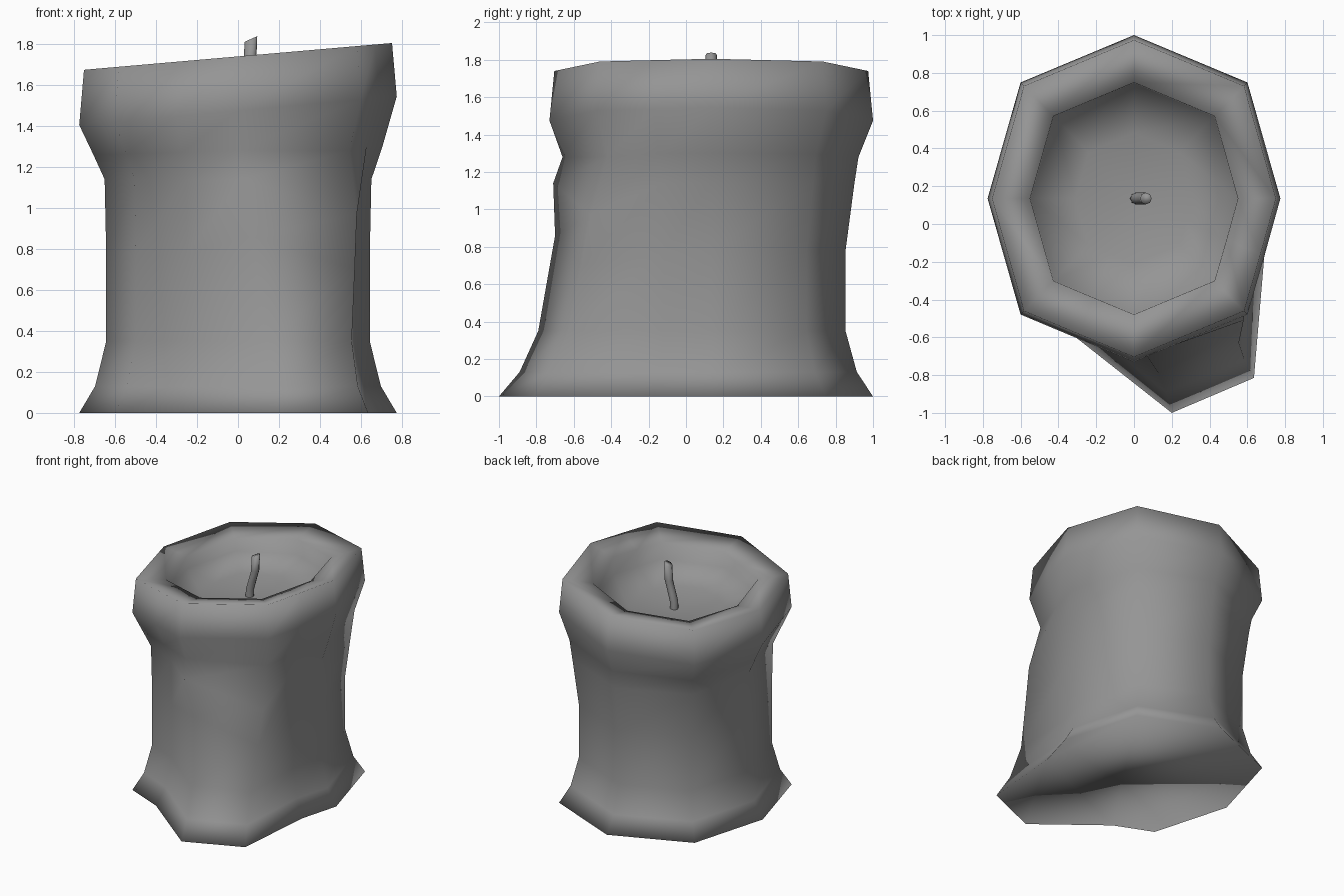
import bpy, bmesh, math

cube = bpy.data.objects.get("Cube")
if cube:
    bpy.data.objects.remove(cube, do_unlink=True)

CY, RX, RY = 0.135, 0.775, 0.865

wax = bpy.data.materials.new("grey_wax")
wax.use_nodes = True
grey = (0.3, 0.3, 0.3, 1)
wax.diffuse_color = grey
wax.node_tree.nodes["Principled BSDF"].inputs["Base Color"].default_value = grey


def finish(bm, name):
    for f in bm.faces:
        f.smooth = True
    mesh = bpy.data.meshes.new(name)
    bm.to_mesh(mesh)
    bm.free()
    mesh.materials.append(wax)
    obj = bpy.data.objects.new(name, mesh)
    bpy.context.collection.objects.link(obj)
    return obj


def bridge(bm, low, high):
    n = len(low)
    for i in range(n):
        j = (i + 1) % n
        bm.faces.new((low[i], low[j], high[j], high[i]))


# Octagonal plan, counter-clockwise from the left side, plus two in-between
# columns that frame the wax drip
plan = {
    "side": (1, 0), "back_a": (.775, .71), "back": (0, 1), "back_b": (-.775, .71),
    "side_b": (-1, 0), "front_b": (-.775, -.71), "drip_start": (-.39, -.855),
    "front": (0, -1), "front_a": (.775, -.71), "drip_end": (.89, -.355),
}

# Rings from base to rim: height, scale, slant along x
outer = [(0, 1, 0), (.13, .9, 0), (.35, .83, 0), (.78, .83, 0), (1.14, .84, 0),
         (1.28, .91, .03), (1.475, 1, .09), (1.74, .97, .087)]
# Flat lip, upright inner wall and melted bowl
inner = [(1.70, .71, .087), (1.58, .705, .05), (1.51, .4, .02)]

# The drip pulls two columns forward below the rim
drip = {
    "front": [(.2, -1, 0), (.17, -.89, .13), (.13, -.79, .35),
              (.07, -.7, .86), (.02, -.71, 1.14), (0, -.66, 1.28)],
    "front_a": [(.635, -.815, 0), (.585, -.72, .13), (.555, -.63, .35),
                (.57, -.56, .7), (.58, -.51, .97), (.545, -.42, 1.28)],
}

# Candle body: wall, rim, bowl and flat base
bm = bmesh.new()
rings = []
for level, (height, scale, slant) in enumerate(outer + inner):
    ring = []
    for key, (ux, uy) in plan.items():
        s = scale
        if height == 1.14 and key.startswith("back"):
            s += .045
        x, y = ux * RX * s, CY + uy * RY * s
        z = height + slant * x
        if key in drip and level < len(drip[key]):
            x, y, z = drip[key][level]
        ring.append(bm.verts.new((x, y, z)))
    if rings:
        bridge(bm, rings[-1], ring)
    rings.append(ring)
centre = bm.verts.new((0, CY, 1.48))
last = rings[-1]
for i in range(len(last)):
    bm.faces.new((last[i], last[(i + 1) % len(last)], centre))
bm.faces.new(rings[0][::-1])
finish(bm, "candle_body")

# Bent wick with a slanted tip
bm = bmesh.new()
previous = None
for x, z, slant in [(.01, 1.46, 0), (.012, 1.54, 0), (.035, 1.62, .2), (.058, 1.7, .2), (.063, 1.825, .45)]:
    ring = []
    for k in range(8):
        a = math.tau * k / 8
        dx = .031 * math.cos(a)
        ring.append(bm.verts.new((x + dx, CY + .031 * math.sin(a), z + slant * dx)))
    if previous:
        bridge(bm, previous, ring)
    previous = ring
bm.faces.new(previous)
finish(bm, "wick")
